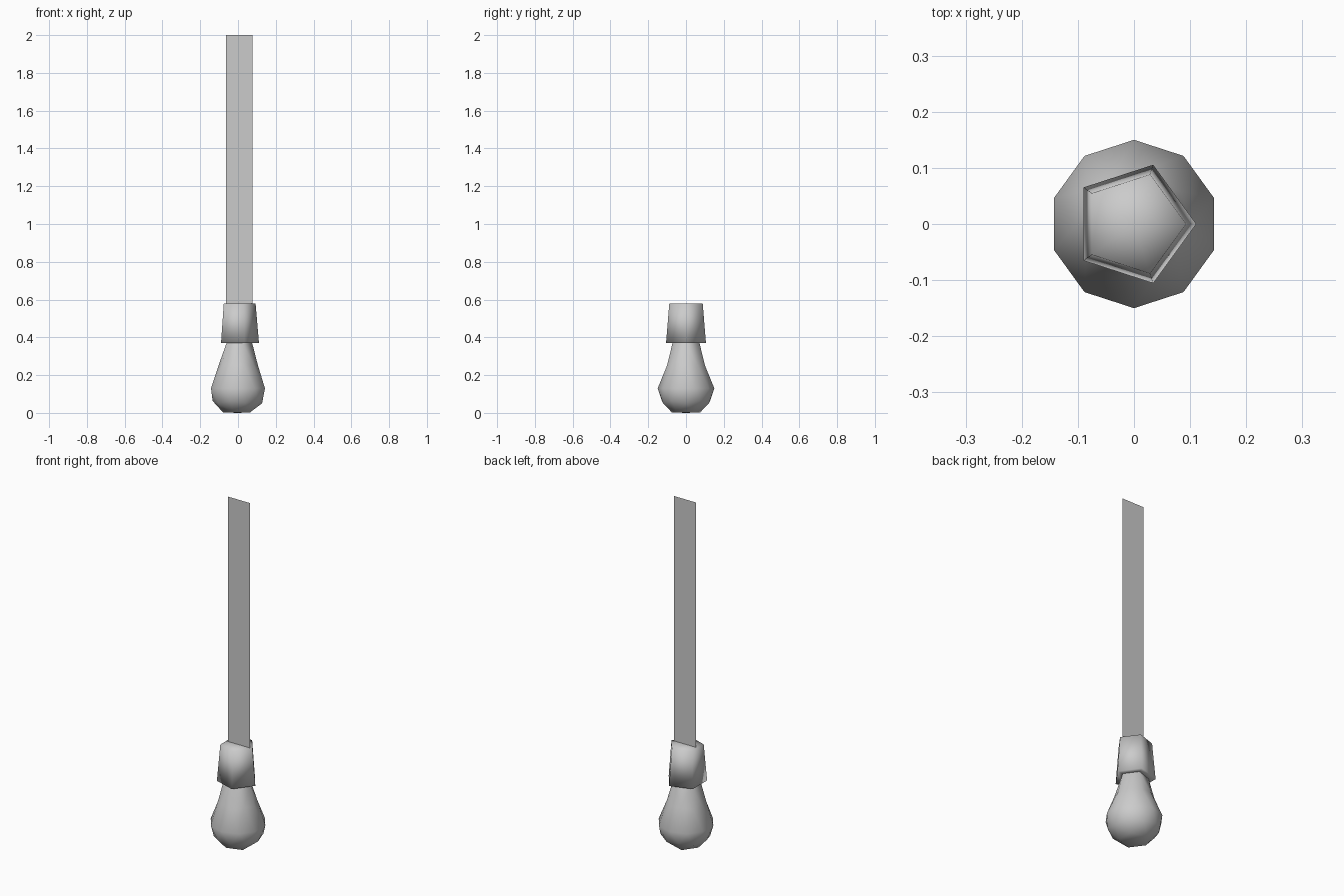
import bpy, bmesh, math

if "Cube" in bpy.data.objects:
    bpy.data.objects.remove(bpy.data.objects["Cube"])


def finish(bm, name):
    bmesh.ops.recalc_face_normals(bm, faces=bm.faces)
    for f in bm.faces:
        f.smooth = True
    mesh = bpy.data.meshes.new(name)
    bm.to_mesh(mesh)
    bm.free()
    obj = bpy.data.objects.new(name, mesh)
    bpy.context.collection.objects.link(obj)
    return obj


R = 0.15
NECK_Z, TOP_Z, NECK_R = 0.37, 0.58, 0.075

# Glass bulb: low-poly icosphere whose upper half is drawn out into a neck
bm = bmesh.new()
bmesh.ops.create_icosphere(bm, subdivisions=2, radius=R)
for v in bm.verts:
    h = v.co.z / R
    if h > 0.7:                      # neck ring and pole
        k = NECK_R / (R * 0.526)
        v.co = (v.co.x * k, v.co.y * k, NECK_Z)
    elif h > 0.2:                    # shoulder ring
        v.co = (v.co.x * 0.79, v.co.y * 0.79, 0.25 + (h - 0.447) * 0.1)
    else:                            # rounded end, flattened at the bottom
        v.co.z = max(v.co.z + 0.13, 0.0025) if h > -0.95 else 0.0
# Open the neck where it enters the socket
cap = [f for f in bm.faces if all(abs(v.co.z - NECK_Z) < 1e-4 for v in f.verts)]
bmesh.ops.delete(bm, geom=cap, context='FACES')
finish(bm, "bulb")

# Five-sided tapered socket with a ledge underneath and a closed top
bm = bmesh.new()
rings = []
for r, z in ((NECK_R, NECK_Z), (0.111, NECK_Z), (0.093, TOP_Z)):
    rings.append([bm.verts.new((r * math.cos(math.tau * i / 5),
                                r * math.sin(math.tau * i / 5), z))
                  for i in range(5)])
for a, b in zip(rings, rings[1:]):
    for i in range(5):
        j = (i + 1) % 5
        bm.faces.new((a[i], a[j], b[j], b[i]))
pole = bm.verts.new((0, 0, TOP_Z))
for i in range(5):
    bm.faces.new((rings[-1][i], rings[-1][(i + 1) % 5], pole))
finish(bm, "socket")

# Hanging cord: a single flat strip
bm = bmesh.new()
bm.faces.new([bm.verts.new((x, 0, z)) for x, z in
              ((-0.064, TOP_Z), (0.076, TOP_Z), (0.076, 2.0), (-0.064, 2.0))])
finish(bm, "cord")
